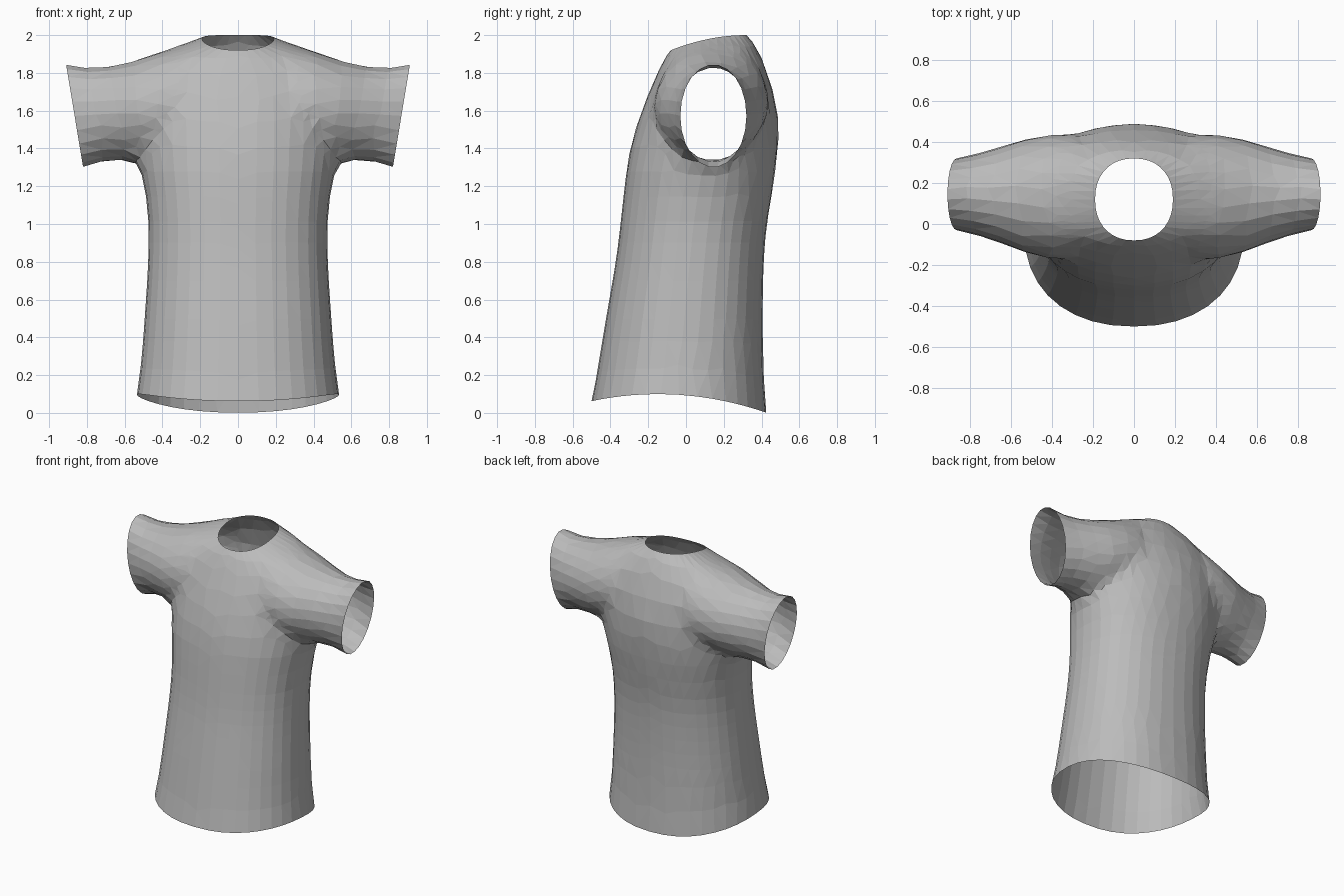
import bpy, bmesh
from math import sin, cos, pi

cube = bpy.data.objects.get("Cube")
if cube:
    bpy.data.objects.remove(cube)


def material(name, rgb):
    m = bpy.data.materials.new(name)
    m.use_nodes = True
    m.diffuse_color = (*rgb, 1)
    m.node_tree.nodes["Principled BSDF"].inputs["Base Color"].default_value = (*rgb, 1)
    return m


grey = material("grey cloth", (0.5, 0.5, 0.5))
opening = material("temporary opening", (0, 0, 0))


def power(v, p):
    return abs(v) ** p * (1 if v > 0 else -1)


def loft(name, rings):
    """Skin a list of rings; the end caps are marked as openings."""
    bm = bmesh.new()
    loops = [[bm.verts.new(p) for p in ring] for ring in rings]
    n = len(loops[0])
    for a, b in zip(loops, loops[1:]):
        for i in range(n):
            j = (i + 1) % n
            bm.faces.new((a[i], a[j], b[j], b[i]))
    caps = [bm.faces.new(loops[0]), bm.faces.new(loops[-1])]
    for f in caps:
        f.material_index = 1
    bmesh.ops.poke(bm, faces=caps)
    bmesh.ops.recalc_face_normals(bm, faces=bm.faces)
    mesh = bpy.data.meshes.new(name)
    bm.to_mesh(mesh)
    bm.free()
    mesh.materials.append(grey)
    mesh.materials.append(opening)
    ob = bpy.data.objects.new(name, mesh)
    bpy.context.collection.objects.link(ob)
    return ob


def body_ring(z, half, front, back, slope=0, bow=0, n=36):
    mid, depth = (front + back) / 2, (back - front) / 2
    ring = []
    for i in range(n):
        a = 2 * pi * i / n
        d = depth * power(sin(a), 0.9)
        ring.append((half * power(cos(a), 0.9), mid + d, z + slope * d - bow * d * d))
    return ring


def sleeve_ring(side, x_top, x_low, top, low, front, back, n=22):
    ring = []
    for i in range(n):
        a = 2 * pi * i / n
        t = (1 + sin(a)) / 2
        y = (front + back) / 2 + (back - front) / 2 * cos(a)
        ring.append((side * (x_low + (x_top - x_low) * t), y, low + (top - low) * t))
    return ring


# Body from hem to neckline: height, half width, front, back, slope, bow
body = [(0.096, 0.535, -0.5, 0.425, -0.066, 0.3), (0.22, 0.52, -0.475, 0.415, -0.04, 0.15),
        (0.4, 0.505, -0.445, 0.41), (0.5, 0.5, -0.428, 0.41), (0.6, 0.492, -0.41, 0.41),
        (0.7, 0.485, -0.393, 0.412), (0.8, 0.48, -0.375, 0.415), (0.9, 0.477, -0.362, 0.42),
        (1.0, 0.475, -0.35, 0.43), (1.15, 0.485, -0.335, 0.455), (1.28, 0.52, -0.32, 0.48),
        (1.4, 0.515, -0.305, 0.495), (1.55, 0.5, -0.26, 0.5), (1.7, 0.5, -0.21, 0.475, 0.05),
        (1.84, 0.47, -0.15, 0.415, 0.1), (1.93, 0.36, -0.11, 0.365, 0.15),
        (1.98, 0.19, -0.08, 0.32, 0.2, 0.5)]
shirt = loft("shirt", [body_ring(*r) for r in body])

# Sleeves from inside the shoulder to the cuff: x top, x low, top, low, front, back
sleeve = [(0.22, 0.22, 1.93, 1.45, -0.13, 0.42), (0.44, 0.42, 1.915, 1.38, -0.19, 0.455),
          (0.57, 0.5, 1.86, 1.33, -0.15, 0.425), (0.68, 0.6, 1.835, 1.335, -0.1, 0.385),
          (0.8, 0.71, 1.825, 1.335, -0.06, 0.35), (0.91, 0.82, 1.845, 1.3, -0.03, 0.32)]
bpy.context.view_layer.objects.active = shirt
for side in (-1, 1):
    tube = loft("sleeve", [sleeve_ring(side, *r) for r in sleeve])
    mod = shirt.modifiers.new("join", "BOOLEAN")
    mod.operation, mod.solver, mod.object = "UNION", "EXACT", tube
    bpy.ops.object.modifier_apply(modifier=mod.name)
    bpy.data.objects.remove(tube)

# Open the hem, neck and cuffs, then soften the seams
bm = bmesh.new()
bm.from_mesh(shirt.data)
bmesh.ops.delete(bm, geom=[f for f in bm.faces if f.material_index == 1], context="FACES")
bmesh.ops.remove_doubles(bm, verts=bm.verts, dist=0.018)
bmesh.ops.triangulate(bm, faces=bm.faces)
for _ in range(3):
    inner = [v for v in bm.verts if not v.is_boundary]
    bmesh.ops.smooth_vert(bm, verts=inner, factor=0.4, use_axis_x=True, use_axis_y=True, use_axis_z=True)
bmesh.ops.recalc_face_normals(bm, faces=bm.faces)
bm.to_mesh(shirt.data)
bm.free()
shirt.data.materials.pop(index=1)
bpy.data.materials.remove(opening)
